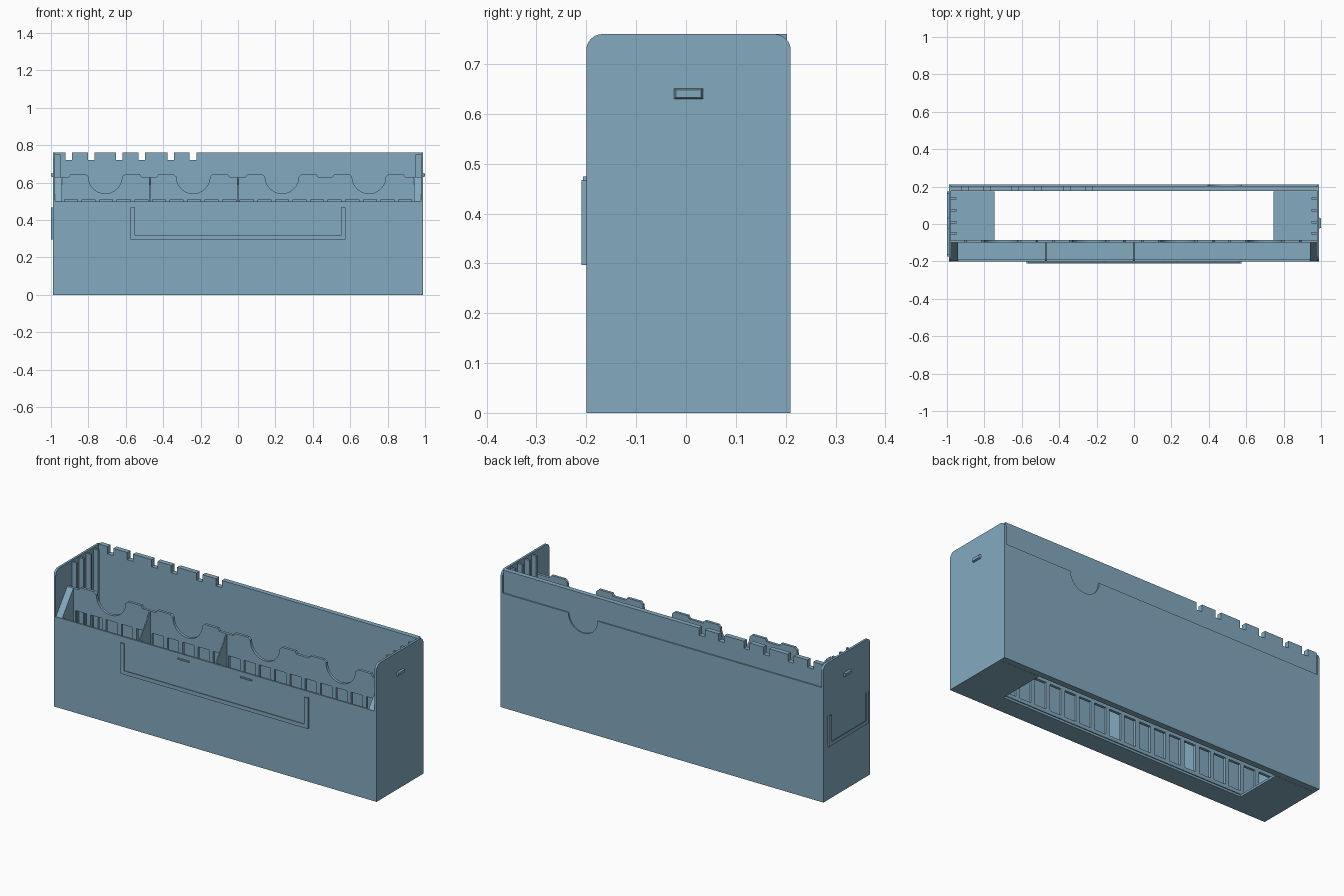
import bpy, bmesh, math

blue = bpy.data.materials.new("dusty_blue")
blue.diffuse_color = (0.23, 0.40, 0.52, 1)


def finish(name, bm):
    bmesh.ops.recalc_face_normals(bm, faces=bm.faces[:])
    me = bpy.data.meshes.new(name)
    bm.to_mesh(me)
    bm.free()
    me.materials.append(blue)
    ob = bpy.data.objects.new(name, me)
    bpy.context.collection.objects.link(ob)
    return ob


def add_prism(bm, pts, axis, a, b):
    """Extrude a 2D outline: axis 'x' takes (y, z), axis 'y' takes (x, z)."""
    def place(p, t):
        return (t, p[0], p[1]) if axis == 'x' else (p[0], t, p[1])
    lo = [bm.verts.new(place(p, a)) for p in pts]
    hi = [bm.verts.new(place(p, b)) for p in pts]
    bm.faces.new(lo)
    bm.faces.new(hi[::-1])
    for i in range(len(pts)):
        j = (i + 1) % len(pts)
        bm.faces.new((lo[i], lo[j], hi[j], hi[i]))


def prism(name, pts, axis, a, b):
    bm = bmesh.new()
    add_prism(bm, pts, axis, a, b)
    return finish(name, bm)


def boxes(name, *spans):
    """One object from boxes given as (x0, x1, y0, y1, z0, z1)."""
    bm = bmesh.new()
    for x0, x1, y0, y1, z0, z1 in spans:
        add_prism(bm, [(x0, z0), (x1, z0), (x1, z1), (x0, z1)], 'y', y0, y1)
    return finish(name, bm)


def arc(cx, cz, r, a0, a1, n):
    return [(cx + r * math.cos(math.radians(a0 + (a1 - a0) * i / n)),
             cz + r * math.sin(math.radians(a0 + (a1 - a0) * i / n))) for i in range(n + 1)]


# Side walls with rounded top corners
side = ([(-0.2, 0), (0.21, 0)] + arc(0.178, 0.728, 0.032, 0, 90, 8)
        + arc(-0.168, 0.728, 0.032, 90, 180, 8))
for s, label in ((-1, "left"), (1, "right")):
    prism(label + "_wall", side, 'x', s * 0.978, s * 0.99)

# Front wall and floor with its long opening
boxes("front_wall", (-0.978, 0.978, -0.2, -0.19, 0, 0.5))
boxes("floor",
      (-0.978, 0.978, -0.19, -0.09, 0, 0.012),
      (-0.978, -0.745, -0.09, 0.175, 0, 0.012),
      (0.745, 0.978, -0.09, 0.175, 0, 0.012))

# Back wall with square notches along the top edge
top = [(-0.978, 0.76)]
for x in (-0.905, -0.785, -0.635, -0.515, -0.36, -0.24):
    top += [(x - 0.018, 0.76), (x - 0.018, 0.72), (x + 0.018, 0.72), (x + 0.018, 0.76)]
prism("back_wall", [(0.978, 0), (-0.978, 0)] + top + [(0.978, 0.76)], 'y', 0.176, 0.203)

# Outer back layer with a finger cut-out
prism("back_cover", [(0.978, 0), (-0.978, 0), (-0.978, 0.635)]
      + arc(0.485, 0.635, 0.09, 180, 360, 20) + [(0.978, 0.635)], 'y', 0.203, 0.21)

# Tray back panel: finger scoops flanked by raised tabs
rim = [(-0.978, 0.63)]
for cx in (-0.71, -0.24, 0.235, 0.70):
    rim += [(cx - 0.195, 0.63), (cx - 0.185, 0.645), (cx - 0.105, 0.645), (cx - 0.09, 0.632)]
    rim += arc(cx, 0.632, 0.09, 180, 360, 20)[1:]
    rim += [(cx + 0.105, 0.645), (cx + 0.185, 0.645), (cx + 0.195, 0.63)]
prism("tray_panel", [(0.978, 0.51), (-0.978, 0.51)] + rim + [(0.978, 0.63)], 'y', -0.1, -0.085)

# Window lattice under the panel
count, pitch = 20, 0.094
bars = [(-0.978, 0.978, -0.1, -0.085, z, z + 0.02) for z in (0.012, 0.18, 0.345)]
for i in range(count + 1):
    x = (i - count / 2) * pitch
    for z0, z1 in ((0.032, 0.18), (0.2, 0.345), (0.365, 0.51)):
        bars.append((x - 0.012, x + 0.012, -0.1, -0.085, z0, z1))
boxes("panel_lattice", *bars)

# Tray end cheeks and dividers with a sloped top
slope = [(-0.19, 0.012), (-0.1, 0.012), (-0.1, 0.63), (-0.198, 0.5), (-0.19, 0.5)]
for name, x0, x1 in (("tray_end_left", -0.978, -0.94), ("tray_end_right", 0.94, 0.978),
                     ("divider_left", -0.473, -0.467), ("divider_middle", -0.003, 0.003)):
    prism(name, slope, 'x', x0, x1)

# Guide ribs on the inner side walls
ribs = []
for y in (-0.05, 0.01, 0.073, 0.137):
    for s in (-1, 1):
        x0, x1 = sorted((s * 0.95, s * 0.978))
        ribs.append((x0, x1, y - 0.006, y + 0.006, 0.012, 0.75))
boxes("guide_ribs", *ribs)

# Front label holder: bottom and side rails, each with a thinner inner step
boxes("front_label_holder",
      (-0.575, 0.575, -0.21, -0.2, 0.297, 0.309),
      (-0.575, -0.565, -0.21, -0.2, 0.309, 0.467),
      (0.565, 0.575, -0.21, -0.2, 0.309, 0.467),
      (-0.565, 0.565, -0.21, -0.206, 0.309, 0.318),
      (-0.565, -0.552, -0.21, -0.206, 0.318, 0.467),
      (0.552, 0.565, -0.21, -0.206, 0.318, 0.467))
boxes("front_label_clips", *[(x - 0.035, x + 0.035, -0.207, -0.2, 0.467, 0.474)
                             for x in (-0.192, 0.192)])

# Left side label holder
boxes("side_label_holder",
      (-1.0, -0.99, -0.175, 0.175, 0.297, 0.309),
      (-1.0, -0.99, -0.175, -0.163, 0.309, 0.467),
      (-1.0, -0.99, 0.163, 0.175, 0.309, 0.467),
      (-1.0, -0.996, -0.163, 0.163, 0.309, 0.318),
      (-1.0, -0.996, -0.163, -0.152, 0.318, 0.467),
      (-1.0, -0.996, 0.152, 0.163, 0.318, 0.467))

# Small catches on both outer sides, bevelled towards the outer face
for s, label in ((-1, "left"), (1, "right")):
    bm = bmesh.new()
    outer = [(-0.024, 0.630), (0.034, 0.630), (0.034, 0.651), (-0.024, 0.651)]
    inner = [(-0.020, 0.633), (0.030, 0.633), (0.030, 0.648), (-0.020, 0.648)]
    a = [bm.verts.new((s * 0.99, y, z)) for y, z in outer]
    b = [bm.verts.new((s * 1.0, y, z)) for y, z in inner]
    bm.faces.new(a)
    bm.faces.new(b[::-1])
    for i in range(4):
        j = (i + 1) % 4
        bm.faces.new((a[i], a[j], b[j], b[i]))
    finish(label + "_catch", bm)
